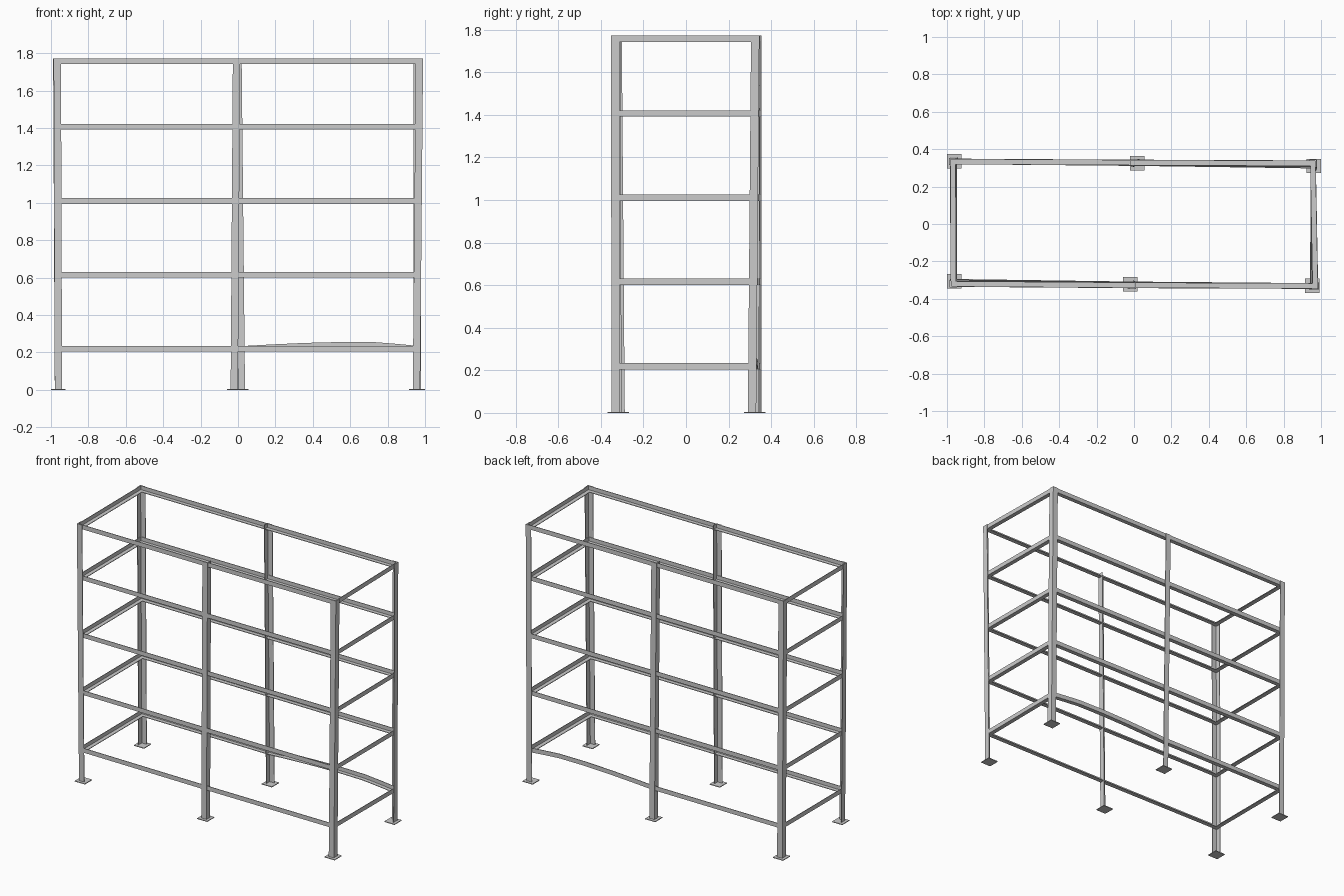
import bpy, bmesh
from mathutils import Vector

if "Cube" in bpy.data.objects:
    bpy.data.objects.remove(bpy.data.objects["Cube"])

RAIL = 0.03
POST = 0.039
THICK = 0.004
HEIGHT = 1.772
LEVELS = [0.219, 0.616, 1.01, 1.406, 1.757]
X, Y, Z = Vector((1, 0, 0)), Vector((0, 1, 0)), Vector((0, 0, 1))

# Post centre lines: (foot x, foot y), (top x, top y), x direction of the inner leg
POSTS = {
    "front_left": ((-0.96, -0.307), (-0.966, -0.321), 1),
    "front_middle": ((-0.02, -0.322), (-0.008, -0.328), -1),
    "front_right": ((0.954, -0.331), (0.97, -0.332), -1),
    "back_left": ((-0.96, 0.335), (-0.969, 0.334), 1),
    "back_middle": ((0.018, 0.325), (0.0, 0.329), 1),
    "back_right": ((0.96, 0.31), (0.957, 0.325), -1),
}


def at_height(name, z):
    a, b = (Vector(p) for p in POSTS[name][:2])
    p = a.lerp(b, z / HEIGHT)
    return Vector((p.x, p.y, z))


def square(width):
    h = width / 2
    return [X * (h * s) + Y * (h * t) for s, t in ((-1, -1), (1, -1), (1, 1), (-1, 1))]


def angle_iron(a, b, w):
    """L-shaped section with legs along a and b, centred on its bounding square."""
    t = THICK
    return [a * (u - w / 2) + b * (v - w / 2)
            for u, v in ((0, 0), (w, 0), (w, t), (t, t), (t, w), (0, w))]


def sweep(name, points, section):
    bm = bmesh.new()
    rings = [[bm.verts.new(p + o) for o in section] for p in points]
    n = len(section)
    for r, q in zip(rings, rings[1:]):
        for i in range(n):
            j = (i + 1) % n
            bm.faces.new((r[i], r[j], q[j], q[i]))
    bm.faces.new(rings[0][::-1])
    bm.faces.new(rings[-1])
    bmesh.ops.recalc_face_normals(bm, faces=bm.faces)
    mesh = bpy.data.meshes.new(name)
    bm.to_mesh(mesh)
    bm.free()
    obj = bpy.data.objects.new(name, mesh)
    bpy.context.collection.objects.link(obj)


# Angle-iron posts, open side inward, and their foot plates
for name, (_, _, side) in POSTS.items():
    inward = Y if name.startswith("front") else -Y
    base, top = at_height(name, 0), at_height(name, HEIGHT)
    sweep(name + "_post", [base, top], angle_iron(X * side, inward, POST))
    sweep(name + "_foot_plate", [base, base + Z * 0.005], square(0.077))

# Angle-iron rails: upright leg outside, flat ledge at the bottom facing inward
for n, z in enumerate(LEVELS):
    for row, inward in (("front", Y), ("back", -Y)):
        for a, b in (("left", "middle"), ("middle", "right")):
            p, q = at_height(f"{row}_{a}", z), at_height(f"{row}_{b}", z)
            # Reach the outer corner of the end posts
            if a == "left":
                p -= X * 0.015
            else:
                q += X * 0.015
            points = [p, q]
            # The lowest rail at the back right is bowed upward
            if n == 0 and row == "back" and b == "right":
                bow = ((0, 0), (0.15, 0.008), (0.35, 0.017), (0.55, 0.022),
                       (0.75, 0.021), (0.87, 0.012), (1, 0))
                points = [p.lerp(q, t) + Z * dz for t, dz in bow]
            sweep(f"{row}_{a}_to_{b}_rail_{n}", points, angle_iron(inward, Z, RAIL))
    for end, inward in (("left", X), ("right", -X)):
        sweep(f"{end}_end_rail_{n}",
              [at_height("front_" + end, z) - Y * 0.015,
               at_height("back_" + end, z) + Y * 0.015],
              angle_iron(inward, Z, RAIL))
